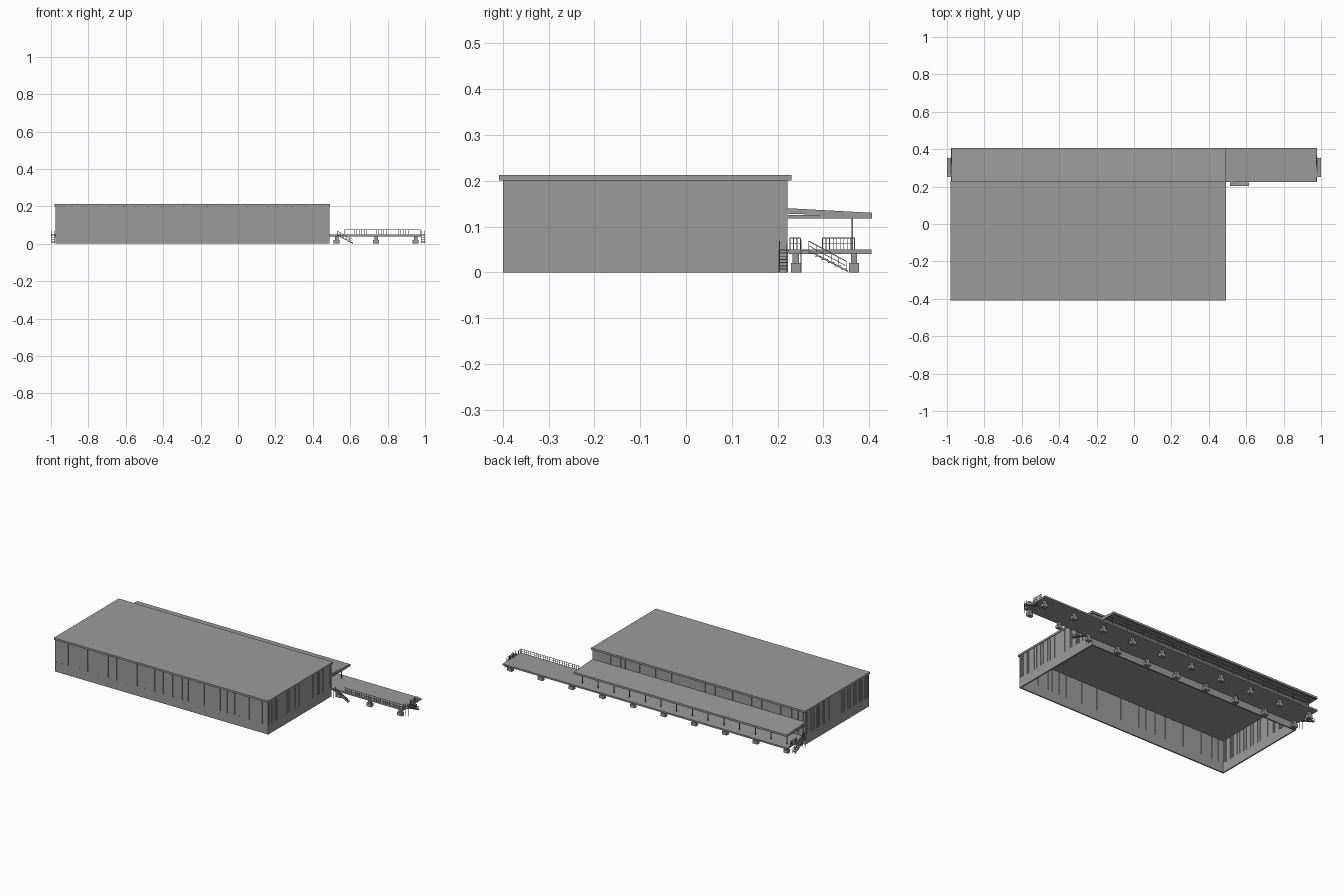
import bpy, bmesh
from mathutils import Vector

cube = bpy.data.objects.get("Cube")
if cube:
    bpy.data.objects.remove(cube, do_unlink=True)


def material(name, value):
    m = bpy.data.materials.new(name)
    m.use_nodes = True
    colour = (value, value, value, 1)
    m.diffuse_color = colour
    m.node_tree.nodes["Principled BSDF"].inputs["Base Color"].default_value = colour
    return m


grey = material("plain grey", 0.33)


class Part:
    """Collects boxes and extruded profiles into one named object."""

    def __init__(self, name):
        self.name, self.bm = name, bmesh.new()

    def box(self, x0, x1, y0, y1, z0, z1):
        return self.prism([(y0, z0), (y1, z0), (y1, z1), (y0, z1)], x0, x1)

    def prism(self, profile, x0, x1):
        # (y, z) profile swept along x
        low = [self.bm.verts.new((x0, y, z)) for y, z in profile]
        high = [self.bm.verts.new((x1, y, z)) for y, z in profile]
        self.bm.faces.new(low)
        self.bm.faces.new(high[::-1])
        for i in range(len(low)):
            j = (i + 1) % len(low)
            self.bm.faces.new((low[j], low[i], high[i], high[j]))

    def bar(self, a, b, r=0.001):
        # square bar between two points
        a, b = Vector(a), Vector(b)
        turn = (b - a).to_track_quat('Z', 'Y')
        corners = [turn @ Vector((sx * r, sy * r, 0))
                   for sx, sy in ((-1, -1), (1, -1), (1, 1), (-1, 1))]
        low = [self.bm.verts.new(a + c) for c in corners]
        high = [self.bm.verts.new(b + c) for c in corners]
        self.bm.faces.new(low)
        self.bm.faces.new(high)
        for i in range(4):
            self.bm.faces.new((low[i], low[i - 1], high[i - 1], high[i]))

    def finish(self):
        bmesh.ops.recalc_face_normals(self.bm, faces=self.bm.faces)
        mesh = bpy.data.meshes.new(self.name)
        self.bm.to_mesh(mesh)
        self.bm.free()
        mesh.materials.append(grey)
        ob = bpy.data.objects.new(self.name, mesh)
        bpy.context.collection.objects.link(ob)
        return ob


def spread(a, b, n):
    return [a + (b - a) * i / (n - 1) for i in range(n)]


# Main hall dimensions
X0, X1, Y0, Y1 = -0.977, 0.488, -0.40, 0.222
SILL, EAVES, T = 0.06, 0.20, 0.008

plinth = Part("plinth_walls")
plinth.box(X0, X1, Y0, Y0 + T, 0, SILL)
plinth.box(X0, X1, Y1 - T, Y1, 0, SILL)
plinth.box(X0, X0 + T, Y0 + T, Y1 - T, 0, SILL)
plinth.box(X1 - T, X1, Y0 + T, Y1 - T, 0, SILL)
plinth.finish()

# Upper walls: panels with narrow window slots between them
LONG = (-.965, -.93, -.885, -.81, -.75, -.68, -.61, -.55, -.48, -.41, -.36, -.29,
        -.23, -.165, -.10, -.06, .05, .16, .21, .26, .29, .36, .45)
SHORT = (-.39, -.378, -.366, -.33, -.317, -.304, -.27, -.25, -.217, -.193, -.157, -.133,
         -.097, -.073, -.01, .037, .049, .087, .1, .113, .142, .167, .21)


def panel_spans(a, b, slots, width):
    edges = [a] + [s + d for s in slots for d in (-width / 2, width / 2)] + [b]
    return list(zip(edges[::2], edges[1::2]))


panels = Part("wall_panels")
for a, b in panel_spans(X0, X1, LONG, 0.008):
    panels.box(a, b, Y0, Y0 + T, SILL, EAVES)
    panels.box(a, b, Y1 - T, Y1, SILL, EAVES)
for a, b in panel_spans(Y0 + T, Y1 - T, [s for s in SHORT if s > Y0 + T], 0.004):
    panels.box(X0, X0 + T, a, b, SILL, EAVES)
    panels.box(X1 - T, X1, a, b, SILL, EAVES)
panels.finish()

windows = Part("window_strips")
for y in (Y0 + T / 2, Y1 - T / 2):
    windows.box(X0 + T, X1 - T, y - .001, y + .001, SILL, EAVES)
for x in (X0 + T / 2, X1 - T / 2):
    windows.box(x - .001, x + .001, Y0 + T, Y1 - T, SILL, EAVES)
windows.finish()

roof = Part("hall_roof")
roof.box(X0 - .004, X1 + .004, Y0 - .008, Y1 + .008, EAVES, 0.212)
roof.finish()

# Loading platform on paired piers
DX0, DX1, DY0, DY1, DZ0, DZ1 = -0.978, 0.978, 0.224, 0.405, 0.04, 0.05
deck = Part("platform_deck")
deck.box(DX0, DX1, DY0, DY1, DZ0, DZ1)
deck.finish()

piers = Part("platform_piers")
for x in spread(-0.95, 0.95, 10):
    for y in (0.24, 0.367):
        piers.box(x - .016, x + .016, y - .011, y + .011, 0, 0.02)
        piers.box(x - .009, x + .009, y - .007, y + .007, 0.02, DZ0)
piers.finish()

# Canopy with lengthwise ribs, fascia and posts
canopy = Part("canopy_roof")
canopy.prism([(Y1, .128), (Y1, .14), (.406, .13), (.406, .118), (.4, .118), (.4, .122)], X0, X1)
canopy.finish()

ribs = Part("canopy_ribs")
for y in spread(.23, .396, 7):
    ribs.box(X0, X1, y - .003, y + .003, .117, .125)
for x in (X0, X1 - .006):
    ribs.box(x, x + .006, Y1, .4, .117, .125)
ribs.finish()

posts = Part("canopy_posts")
for x in spread(X0 + .03, X1 - .03, 14):
    posts.box(x - .002, x + .002, .361, .365, DZ1, .119)
posts.finish()


# Railings: posts with two horizontal bars
def railing(part, a, b, n, height=0.025):
    a, b, up = Vector(a), Vector(b), Vector((0, 0, height))
    for i in range(n):
        foot = a.lerp(b, i / (n - 1))
        part.bar(foot, foot + up, .0008)
    part.bar(a + up, b + up)
    part.bar(a + up / 2, b + up / 2, .0007)


rails = Part("platform_railings")
railing(rails, (.57, .227, DZ1), (.975, .227, DZ1), 32)
for x in (-.975, .975):
    railing(rails, (x, .227, DZ1), (x, .25, DZ1), 4)
    railing(rails, (x, .298, DZ1), (x, .368, DZ1), 10)
rails.finish()

# End stairs descend along y beside each platform end
STEPS = 6
stairs = Part("end_stairs")
for s in (-1, 1):
    a, b = sorted((s * .979, s * .999))
    stairs.box(a, b, .25, .268, DZ1 - .004, DZ1)
    for i in range(STEPS):
        y, z = .268 + i * .014, DZ1 - (i + 1) * .007
        stairs.box(a, b, y, y + .014, z - .002, z)
    for x in (a, b):
        stairs.bar((x, .268, .047), (x, .354, .002), .0015)
        railing(stairs, (x, .268, .048), (x, .35, .004), 6, .02)
        stairs.bar((x, .251, 0), (x, .251, .07))
stairs.finish()

# Front stair descends along x beside the hall
front = Part("front_stair")
front.box(.512, .53, .204, .224, DZ1 - .004, DZ1)
for i in range(STEPS):
    x, z = .53 + i * .014, DZ1 - (i + 1) * .007
    front.box(x, x + .014, .204, .221, z - .002, z)
for y in (.204, .221):
    front.bar((.53, y, .047), (.614, y, .002), .0015)
    front.bar((.513, y, 0), (.513, y, .065))
railing(front, (.53, .204, .048), (.612, .204, .004), 6, .02)
front.finish()
